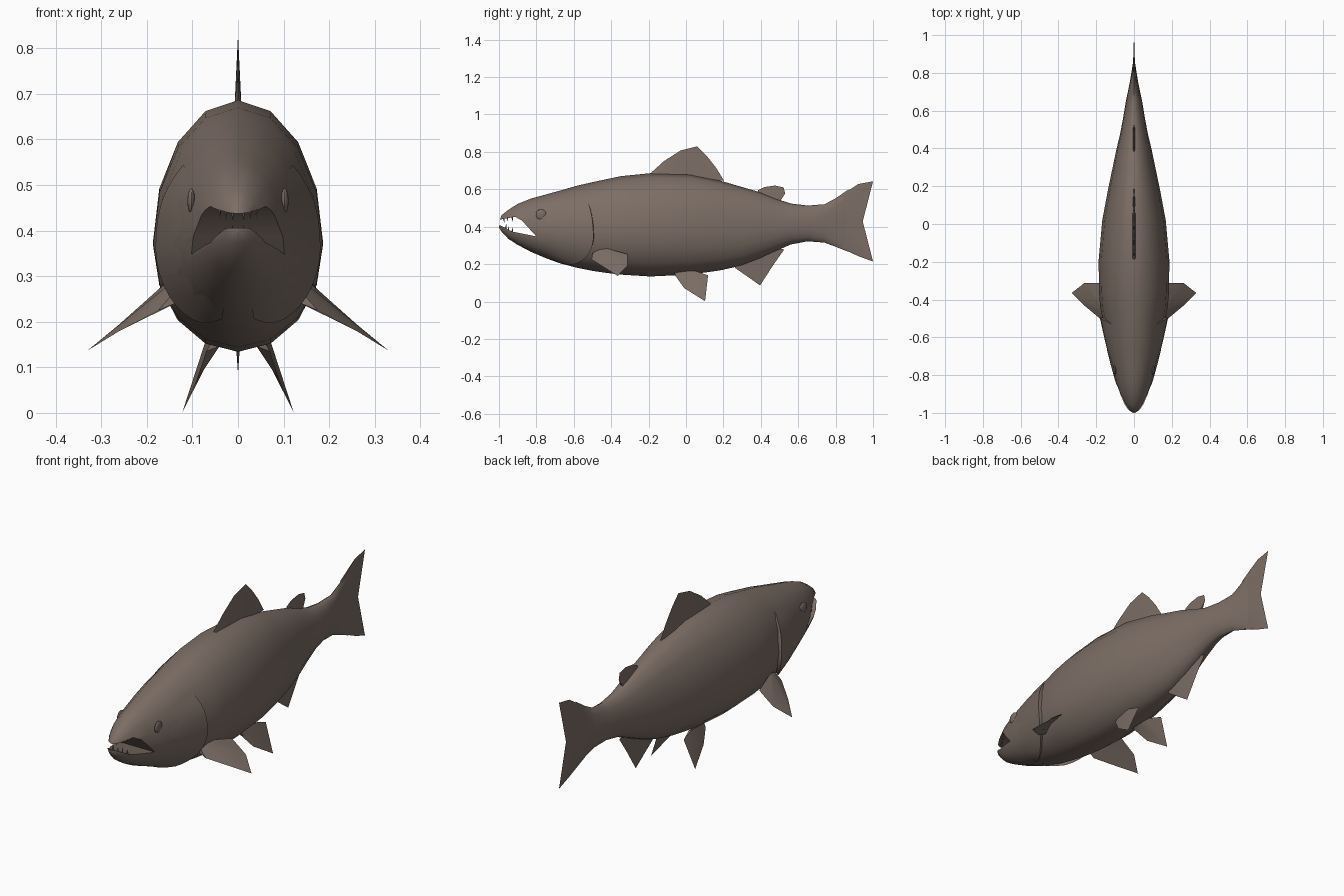
import bpy, bmesh, math
from mathutils import Vector

if "Cube" in bpy.data.objects:
    bpy.data.objects.remove(bpy.data.objects["Cube"])

skin = bpy.data.materials.new("brown_skin")
skin.diffuse_color = (0.20, 0.155, 0.13, 1)
skin.use_nodes = True
skin.node_tree.nodes["Principled BSDF"].inputs["Base Color"].default_value = skin.diffuse_color


def make(name, bm, angle=50):
    bmesh.ops.remove_doubles(bm, verts=bm.verts, dist=1e-5)
    bmesh.ops.recalc_face_normals(bm, faces=bm.faces)
    me = bpy.data.meshes.new(name)
    bm.to_mesh(me)
    bm.free()
    ob = bpy.data.objects.new(name, me)
    bpy.context.collection.objects.link(ob)
    me.materials.append(skin)
    smooth(ob, angle)
    return ob


def smooth(ob, angle):
    bpy.ops.object.select_all(action='DESELECT')
    ob.select_set(True)
    bpy.context.view_layer.objects.active = ob
    bpy.ops.object.shade_smooth_by_angle(angle=math.radians(angle))


# body stations: y, belly z, back z, half width
ST = [(-1.0, .395, .43, .006), (-.985, .372, .462, .03), (-.95, .335, .490, .055),
      (-.9, .303, .522, .078), (-.83, .266, .55, .1), (-.75, .232, .572, .122),
      (-.67, .203, .594, .142), (-.58, .18, .62, .156), (-.5, .164, .638, .166),
      (-.44, .155, .651, .179), (-.35, .144, .67, .186), (-.19, .134, .686, .187),
      (.02, .144, .68, .168), (.18, .166, .647, .138), (.3, .193, .612, .113),
      (.4, .232, .583, .092), (.48, .27, .55, .073), (.56, .305, .524, .058),
      (.65, .322, .513, .043), (.74, .315, .52, .024), (.80, .293, .552, .014),
      (.87, .265, .6, .003)]


def skin_point(y, a, off=0.0):
    """Point on the body at station y and angle a from the top."""
    for p, q in zip(ST, ST[1:]):
        if y <= q[0]:
            break
    f = (y - p[0]) / (q[0] - p[0])
    b, t, w = (p[i] + (q[i] - p[i]) * f for i in (1, 2, 3))
    c = b + .43 * (t - b)
    h = t - c if math.cos(a) > 0 else c - b
    return Vector(((w + off) * math.sin(a), y, c + (h + off) * math.cos(a)))


def loft(bm, rows, closed):
    vr = [[bm.verts.new(p) for p in r] for r in rows]
    for r, s in zip(vr, vr[1:]):
        n = len(r)
        for i in range(n if closed else n - 1):
            j = (i + 1) % n
            bm.faces.new((r[i], r[j], s[j], s[i]))
    return vr


# body
bm = bmesh.new()
vr = loft(bm, [[skin_point(s[0], i * math.tau / 16) for i in range(16)] for s in ST], True)
bm.faces.new(vr[0])
bm.faces.new(vr[-1])
body = make("body", bm)

# open mouth cut across the head
mouth = [(-1.05, .407), (-.99, .406), (-.93, .374), (-.80, .348), (-.834, .385),
         (-.877, .433), (-.914, .453), (-.98, .441), (-1.05, .425)]
bm = bmesh.new()
sides = [[bm.verts.new((x, y, z)) for y, z in mouth] for x in (-.3, .3)]
for s in sides:
    bm.faces.new(s)
for i in range(len(mouth)):
    j = (i + 1) % len(mouth)
    bm.faces.new((sides[0][i], sides[0][j], sides[1][j], sides[1][i]))
cutter = make("mouth_cutter", bm)
cutter.hide_render = True
mod = body.modifiers.new("mouth", 'BOOLEAN')
mod.operation, mod.solver, mod.object = 'DIFFERENCE', 'EXACT', cutter
bpy.context.view_layer.objects.active = body
bpy.ops.object.modifier_apply(modifier="mouth")
bpy.data.objects.remove(cutter)
smooth(body, 50)


def flip(v, sx):
    return Vector((v[0] * sx, v[1], v[2]))


# gill covers: raised flaps with a rounded rear edge
for sx, side in ((1, "left"), (-1, "right")):
    rows = []
    for k in range(17):
        s = k / 16
        a = math.radians(48 + 118 * s)
        edge = -.495 - .5 * max(0, s - .4) ** 2 - .22 * max(0, .4 - s) ** 2
        lift = .014 * min(1, s * 5, (1 - s) * 6 + .3)
        row = [flip(skin_point(-.76 + (edge + .76) * f, a, -.004 + (lift + .004) * f ** 1.3), sx)
               for f in (0, .25, .5, .75, .93, 1)]
        row.append(flip(skin_point(edge + .004, a, -.012), sx))
        rows.append(row)
    bm = bmesh.new()
    loft(bm, rows, False)
    make("gill_cover_" + side, bm, 45)

    # eye
    bm = bmesh.new()
    bmesh.ops.create_uvsphere(bm, u_segments=16, v_segments=10, radius=.028)
    for v in bm.verts:
        v.co.x *= .3
    bmesh.ops.translate(bm, verts=bm.verts, vec=flip(skin_point(-.775, math.radians(63)), sx))
    make("eye_" + side, bm)

    # teeth
    bm = bmesh.new()
    for x, y, z, d in ((.012, -.975, .443, -1), (.027, -.955, .446, -1), (.04, -.93, .45, -1),
                       (.012, -.965, .392, 1), (.027, -.95, .385, 1), (.04, -.93, .375, 1)):
        tip = bm.verts.new((x * sx, y + .004, z + d * .022))
        ring = [bm.verts.new((x * sx + .005 * math.cos(i * math.tau / 5),
                              y + .005 * math.sin(i * math.tau / 5), z - d * .004)) for i in range(5)]
        for i in range(5):
            bm.faces.new((ring[i], ring[(i + 1) % 5], tip))
    make("teeth_" + side, bm)


def fin(name, base, edge, normal=(1, 0, 0), t=.008):
    """Fin thick at its base and thin at its outer edge."""
    n = Vector(normal).normalized() * t
    bm = bmesh.new()
    for d in (n, -n):
        loft(bm, [[Vector(p) + d for p in base], edge], False)
    for i in (0, -1):
        b = Vector(base[i])
        bm.faces.new([bm.verts.new(p) for p in (b + n, b - n, Vector(edge[i]))])
    make(name, bm, 35)


def flat(pts):
    return [(0, y, z) for y, z in pts]


# fins on the centre line
fin("dorsal_fin", flat([(-.19, .675), (-.14, .67), (-.08, .665), (-.02, .66), (.04, .655), (.07, .65), (.09, .65)]),
    flat([(-.185, .69), (-.12, .749), (-.03, .807), (.06, .83), (.11, .78), (.16, .716), (.203, .647)]))
fin("adipose_fin", flat([(.38, .575), (.42, .56), (.45, .55), (.48, .54), (.5, .53)]),
    flat([(.385, .595), (.42, .612), (.476, .62), (.522, .61), (.53, .578)]), t=.006)
fin("anal_fin", flat([(.25, .2), (.35, .235), (.42, .265), (.47, .29)]),
    flat([(.265, .178), (.396, .086), (.465, .193), (.525, .278)]))
fin("tail_fin", flat([(.81, .555), (.84, .56), (.85, .43), (.84, .29), (.81, .295)]),
    flat([(.92, .628), (1, .643), (.945, .428), (1, .214), (.92, .243)]), t=.005)

# paired fins
for sx, side in ((1, "left"), (-1, "right")):
    fin("pectoral_fin_" + side,
        [flip(p, sx) for p in ((.14, -.5, .25), (.145, -.48, .262), (.15, -.46, .27), (.155, -.44, .275), (.16, -.42, .275))],
        [flip(p, sx) for p in ((.175, -.505, .225), (.26, -.434, .18), (.33, -.365, .137),
                               (.262, -.312, .193), (.185, -.312, .253))],
        (.6 * sx, 0, .8), .01)
    fin("pelvic_fin_" + side,
        [flip(p, sx) for p in ((.05, -.06, .15), (.055, -.02, .155), (.06, .02, .16), (.06, .05, .16))],
        [flip(p, sx) for p in ((.07, -.055, .135), (.09, -.01, .072), (.122, .102, .002), (.07, .118, .14))],
        (.9 * sx, 0, .4), .01)
